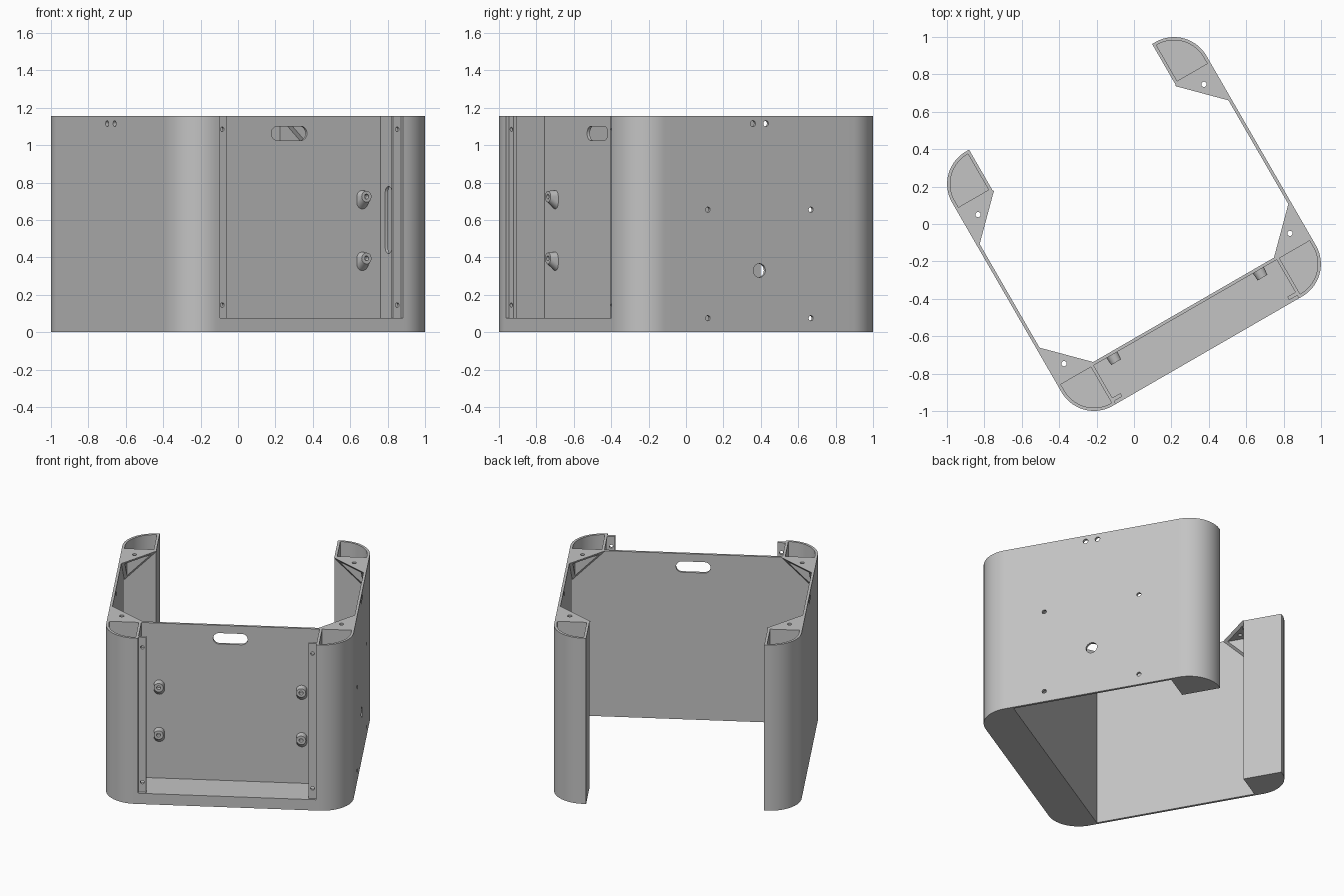
import bpy, bmesh
from math import pi, sin, cos, radians
from mathutils import Matrix, Vector

cube = bpy.data.objects.get("Cube")
if cube:
    bpy.data.objects.remove(cube, do_unlink=True)

HALF, EDGE, INNER, TOP, FLOOR = 0.785, 0.565, 0.53, 1.155, 0.075
WALL, R = 0.017, 0.2
TURN = Matrix.Rotation(radians(30), 4, 'Z')

grey = bpy.data.materials.new("plain grey")
grey.use_nodes = True
COLOUR = (0.55, 0.55, 0.55, 1)
grey.diffuse_color = COLOUR
grey.node_tree.nodes["Principled BSDF"].inputs["Base Color"].default_value = COLOUR


def finish(name, bm):
    bmesh.ops.recalc_face_normals(bm, faces=bm.faces)
    mesh = bpy.data.meshes.new(name)
    bm.to_mesh(mesh)
    bm.free()
    mesh.materials.append(grey)
    ob = bpy.data.objects.new(name, mesh)
    bpy.context.collection.objects.link(ob)
    ob.matrix_world = TURN
    return ob


def prism(name, points, z0, z1):
    bm = bmesh.new()
    face = bm.faces.new([bm.verts.new((x, y, z0)) for x, y in points])
    up = bmesh.ops.extrude_face_region(bm, geom=[face])["geom"]
    bmesh.ops.translate(bm, vec=(0, 0, z1 - z0),
                        verts=[v for v in up if isinstance(v, bmesh.types.BMVert)])
    return finish(name, bm)


def box(name, x0, x1, y0, y1, z0, z1):
    return prism(name, [(x0, y0), (x1, y0), (x1, y1), (x0, y1)], z0, z1)


def hull(name, points):
    bm = bmesh.new()
    for p in points:
        bm.verts.new(p)
    bmesh.ops.convex_hull(bm, input=bm.verts)
    return finish(name, bm)


def ring(centre, radius, axis, count=24):
    # circle of points facing along the given axis
    a, b = [i for i in range(3) if i != axis]
    pts = []
    for k in range(count):
        p = Vector(centre)
        p[a] += radius * cos(2 * pi * k / count)
        p[b] += radius * sin(2 * pi * k / count)
        pts.append(p)
    return pts


def drill(centre, radius, axis, depth=0.06, stretch=(0, 0, 0)):
    # round or slot-shaped cutter through the centre
    d, s = Vector(), Vector(stretch)
    d[axis] = depth / 2
    c = Vector(centre)
    return hull("cutter", [p for e in (-d, d) for t in (-s, s)
                           for p in ring(c + e + t, radius, axis)])


def cut(ob, cutters):
    for c in cutters:
        mod = ob.modifiers.new("cut", 'BOOLEAN')
        mod.object, mod.solver = c, 'EXACT'
    bpy.context.view_layer.update()
    graph = bpy.context.evaluated_depsgraph_get()
    mesh = bpy.data.meshes.new_from_object(ob.evaluated_get(graph))
    ob.modifiers.clear()
    ob.data = mesh
    for c in cutters:
        bpy.data.objects.remove(c, do_unlink=True)


def corner_profile(sx, sy, inset):
    c, r = HALF - R, R - inset
    arc = [(c + r * cos(t * pi / 48), c + r * sin(t * pi / 48)) for t in range(25)]
    low, side = INNER + inset, EDGE + inset
    if side < c:
        arc.append((side, c + r))
    pts = [(side, low), (HALF - inset, low)] + arc
    return [(sx * x, sy * y) for x, y in pts]


def gusset_points(sx, sy, scale=1, shift=0):
    # corner brace: three equal legs meeting under the top surface
    leg = 0.21
    corner = Vector((HALF - WALL, INNER, TOP))
    legs = [Vector(), Vector((-leg, 0, 0)), Vector((0, -leg, 0)), Vector((0, 0, -leg))]
    mid = sum(legs, Vector()) / 4
    pts = [corner + mid + (p - mid) * scale - Vector((shift,) * 3) for p in legs]
    return [(p.x * sx, p.y * sy, p.z) for p in pts]


# Rounded hollow corner columns and their braces
for sy, end in ((-1, "front"), (1, "back")):
    for sx, side in ((1, "left"), (-1, "right")):
        tag = f"{end}_{side}"
        column = prism(f"{tag}_column", corner_profile(sx, sy, 0), 0, TOP)
        cutters = [prism("cutter", corner_profile(sx, sy, WALL), FLOOR, TOP + 0.1)]
        if tag == "front_left":
            cutters.append(drill((EDGE, -0.63, 0.6), 0.035, 0, stretch=(0, 0, 0.145)))
        cut(column, cutters)
        brace = hull(f"{tag}_brace", gusset_points(sx, sy))
        cut(brace, [hull("cutter", gusset_points(sx, sy, 0.75, 0.006)),
                    drill((sx * 0.697, sy * 0.46, TOP), 0.014, 2, depth=0.1)])

# Side walls with screw and cable holes
for sx, side in ((1, "left"), (-1, "right")):
    wall = box(f"{side}_wall", sx * (HALF - WALL), sx * HALF, -INNER, INNER, 0, TOP)
    x = sx * HALF
    holes = [drill((x, y, 1.115), 0.016, 0) for y in (-0.04, 0.04)]
    if sx > 0:
        holes += [drill((x, y, z), 0.014, 0) for y in (-0.318, 0.318) for z in (0.075, 0.655)]
        holes.append(drill((x, 0, 0.33), 0.037, 0))
    cut(wall, holes)

# Recessed front panel with handle slot, and the sill below it
panel = box("front_panel", -EDGE, EDGE, -INNER - WALL, -INNER, FLOOR, TOP)
cut(panel, [drill((0, -INNER, 1.063), 0.038, 1, stretch=(0.072, 0, 0))])
box("front_sill", -EDGE, EDGE, -HALF, -INNER, 0, FLOOR)

# Cover flanges and mounting pegs
face = -INNER - WALL
for sx, side in ((1, "left"), (-1, "right")):
    flange = box(f"{side}_flange", sx * 0.515, sx * EDGE, -0.767, -0.747, FLOOR, TOP)
    cut(flange, [drill((sx * 0.54, -0.757, z), 0.012, 1) for z in (0.145, 1.085)])
    for z, level in ((0.385, "lower"), (0.715, "upper")):
        x = sx * 0.452
        peg = hull(f"{side}_{level}_peg",
                   ring((x, face - 0.045, z + 0.01), 0.03, 1)
                   + ring((x, face, z + 0.01), 0.034, 1)
                   + ring((x, face, z - 0.022), 0.034, 1))
        cut(peg, [drill((x, face - 0.045, z + 0.01), 0.013, 1)])

# Smooth the curved faces, keep the edges crisp
bpy.ops.object.select_all(action='DESELECT')
for ob in bpy.context.collection.objects:
    if ob.type == 'MESH' and grey.name in ob.data.materials:
        ob.select_set(True)
        bpy.context.view_layer.objects.active = ob
bpy.ops.object.shade_smooth_by_angle(angle=radians(30))
